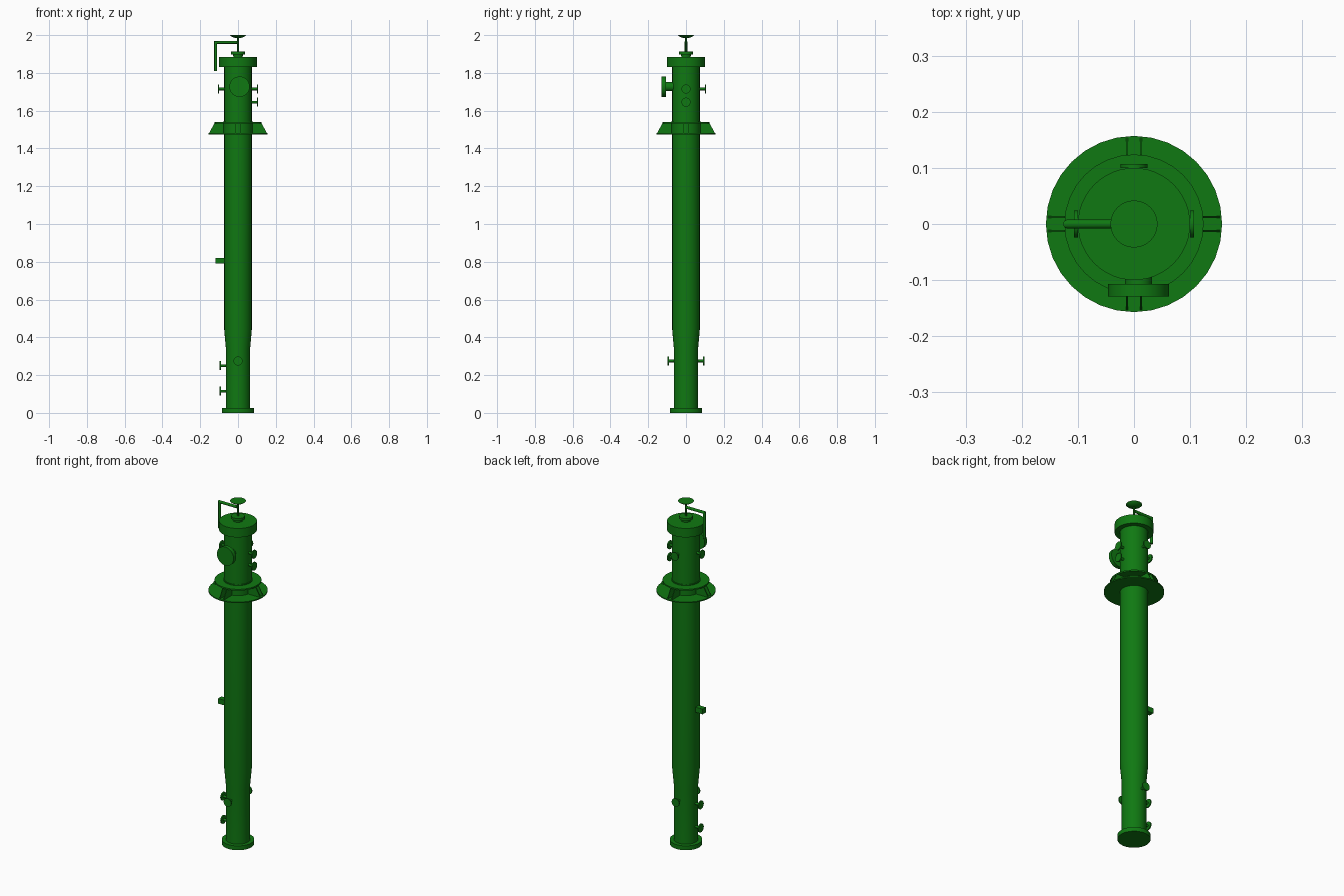
import bpy, bmesh
from math import pi, cos, sin, radians
from mathutils import Matrix, Vector

cube = bpy.data.objects.get("Cube")
if cube:
    bpy.data.objects.remove(cube, do_unlink=True)

green = bpy.data.materials.new("vessel_green")
green.use_nodes = True
colour = (0.005, 0.19, 0.006, 1)
green.diffuse_color = colour
green.node_tree.nodes["Principled BSDF"].inputs["Base Color"].default_value = colour


def finish(name, bm, smooth=True):
    bmesh.ops.recalc_face_normals(bm, faces=bm.faces)
    mesh = bpy.data.meshes.new(name)
    bm.to_mesh(mesh)
    bm.free()
    mesh.materials.append(green)
    obj = bpy.data.objects.new(name, mesh)
    bpy.context.collection.objects.link(obj)
    if smooth:
        bpy.ops.object.select_all(action='DESELECT')
        obj.select_set(True)
        bpy.context.view_layer.objects.active = obj
        bpy.ops.object.shade_smooth_by_angle(angle=radians(35))
    return obj


def lathe(name, profile, sides=32, matrix=Matrix()):
    """Spin (radius, height) points about the z axis and cap both ends."""
    bm = bmesh.new()
    rings = [[bm.verts.new((r * cos(2 * pi * i / sides), r * sin(2 * pi * i / sides), z))
              for i in range(sides)] for r, z in profile]
    for a, b in zip(rings, rings[1:]):
        for i in range(sides):
            j = (i + 1) % sides
            bm.faces.new((a[i], a[j], b[j], b[i]))
    bm.faces.new(rings[0])
    bm.faces.new(rings[-1])
    bm.transform(matrix)
    return finish(name, bm)


def prism(name, outline, thickness, matrix=Matrix()):
    """Extrude an x-z outline along y, centred on y = 0."""
    bm = bmesh.new()
    face = bm.faces.new([bm.verts.new((x, -thickness / 2, z)) for x, z in outline])
    extruded = bmesh.ops.extrude_face_region(bm, geom=[face])["geom"]
    verts = [v for v in extruded if isinstance(v, bmesh.types.BMVert)]
    bmesh.ops.translate(bm, verts=verts, vec=(0, thickness, 0))
    bm.transform(matrix)
    return finish(name, bm, smooth=False)


def outward(degrees, z, offset=0):
    """Frame whose z axis points away from the shell at the given bearing."""
    return (Matrix.Translation((offset, 0, z)) @ Matrix.Rotation(radians(degrees), 4, 'Z')
            @ Matrix.Rotation(pi / 2, 4, 'Y'))


# Main body
lathe("shell", [(0.064, 0.02), (0.064, 0.34), (0.073, 0.44), (0.073, 1.84)], 48)
lathe("base_flange", [(0.086, 0), (0.086, 0.025)], 48)
lathe("head_flange", [(0.1, 1.832), (0.1, 1.884)], 48)
lathe("top_nozzle", [(0.024, 1.88), (0.026, 1.898), (0.036, 1.898), (0.036, 1.912)])

# Dished cap on its stem
lathe("vent_stem", [(0.004, 1.91), (0.004, 1.992)], 12)
lathe("vent_cap", [(0.012, 1.984), (0.026, 1.988), (0.036, 1.994), (0.042, 2.0)], 32)

# Support collar with paired gussets
lathe("collar_pad", [(0.077, 1.476), (0.077, 1.545)], 48)
lathe("collar_base_plate", [(0.157, 1.475), (0.157, 1.481)], 32)
lathe("collar_top_plate", [(0.124, 1.532), (0.124, 1.54)], 32)
for quarter in range(4):
    for side in (-1, 1):
        turn = Matrix.Rotation(quarter * pi / 2, 4, 'Z') @ Matrix.Translation((0, side * 0.0125, 0))
        prism("collar_gusset", [(0.07, 1.478), (0.155, 1.478), (0.123, 1.536), (0.07, 1.536)],
              0.004, turn)

# Flanged nozzles: name, bearing, height, flange face distance
nozzles = [("upper_left", 0, 1.715, 0.107), ("middle_left", 0, 1.645, 0.107),
           ("upper_right", 180, 1.715, 0.107), ("upper_back", 90, 1.715, 0.107),
           ("lower_right", 180, 0.25, 0.098), ("bottom_right", 180, 0.115, 0.098),
           ("lower_front", 270, 0.275, 0.098), ("lower_back", 90, 0.275, 0.098)]
for name, bearing, z, reach in nozzles:
    lathe(name + "_nozzle", [(0.007, 0.05), (0.007, reach - 0.007),
                             (0.024, reach - 0.007), (0.024, reach)], 24, outward(bearing, z))

# Front access opening
lathe("access_cover", [(0.024, 0.05), (0.024, 0.107), (0.054, 0.107), (0.054, 0.129)],
      32, outward(270, 1.727, 0.008))

# Lug on the right side
prism("side_lug", [(-0.118, 0.79), (-0.07, 0.79), (-0.07, 0.82), (-0.118, 0.82)], 0.03)

# Lifting arm: mitred round bar
sides, radius = 16, 0.008
bm = bmesh.new()
path = [(Vector((-0.118, 0, 1.81)), Vector((1, 0, 0))),
        (Vector((-0.118, 0, 1.962)), Vector((1, 0, -1))),
        (Vector((-0.005, 0, 1.962)), Vector((0, 0, -1)))]
rings = [[bm.verts.new(p + (across * cos(2 * pi * i / sides)
                            + Vector((0, 1, 0)) * sin(2 * pi * i / sides)) * radius)
          for i in range(sides)] for p, across in path]
for a, b in zip(rings, rings[1:]):
    for i in range(sides):
        j = (i + 1) % sides
        bm.faces.new((a[i], a[j], b[j], b[i]))
bm.faces.new(rings[0])
bm.faces.new(rings[-1])
finish("lifting_arm", bm)
